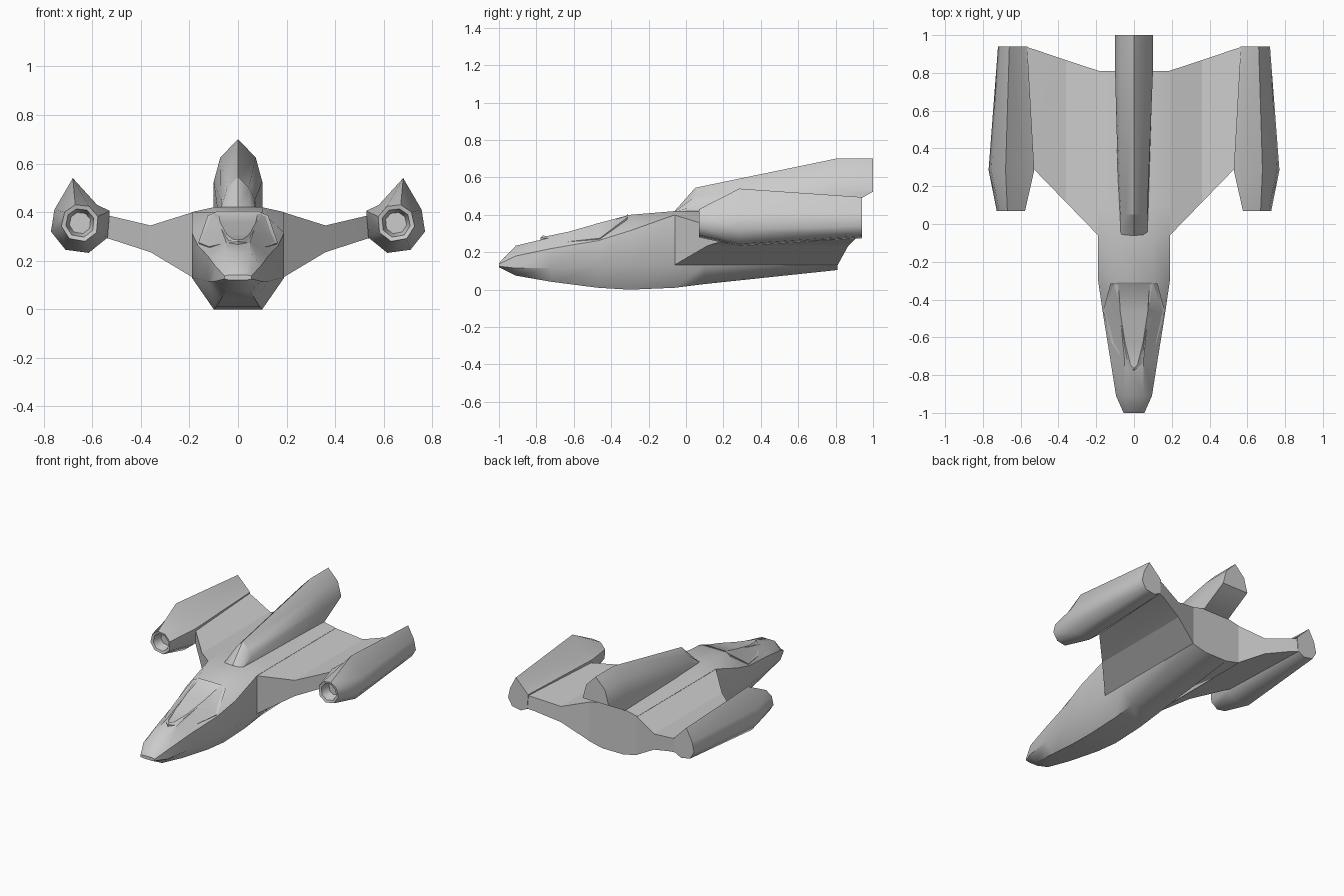
import bpy, bmesh
from math import cos, sin, radians

if "Cube" in bpy.data.objects:
    bpy.data.objects.remove(bpy.data.objects["Cube"])


def finish(name, bm, mirror=False, angle=32):
    bmesh.ops.remove_doubles(bm, verts=bm.verts, dist=1e-5)
    bmesh.ops.recalc_face_normals(bm, faces=bm.faces)
    me = bpy.data.meshes.new(name)
    bm.to_mesh(me)
    bm.free()
    ob = bpy.data.objects.new(name, me)
    bpy.context.collection.objects.link(ob)
    bpy.ops.object.select_all(action='DESELECT')
    bpy.context.view_layer.objects.active = ob
    ob.select_set(True)
    if mirror:
        ob.modifiers.new("mirror", 'MIRROR').use_mirror_merge = False
    bpy.ops.object.shade_smooth_by_angle(angle=radians(angle))
    return ob


def loft(name, rings, mirror=False, angle=32):
    """Skin matching closed rings and cap both ends."""
    bm = bmesh.new()
    rows = [[bm.verts.new(p) for p in r] for r in rings]
    n = len(rows[0])
    for a, b in zip(rows, rows[1:]):
        for i in range(n):
            j = (i + 1) % n
            bm.faces.new((a[i], a[j], b[j], b[i]))
    bm.faces.new(rows[0])
    bm.faces.new(rows[-1])
    return finish(name, bm, mirror, angle)


# Fuselage: y, bottom half width, bottom z, side half width, low z, high z, top half width, top z
hull = [
    (-1.00, .035, .120, .055, .125, .137, .035, .142),
    (-0.91, .050, .075, .095, .115, .180, .050, .235),
    (-0.72, .070, .042, .125, .115, .220, .050, .280),
    (-0.47, .090, .010, .165, .125, .262, .075, .348),
    (-0.30, .100, .000, .190, .130, .315, .100, .400),
    (-0.06, .100, .010, .190, .130, .400, .100, .420),
    (0.10, .100, .030, .190, .130, .400, .100, .420),
    (0.81, .085, .105, .190, .130, .400, .100, .420),
]
rings = []
for y, b, zb, w, zl, zh, t, zt in hull:
    half = [(b, zb), (w, zl), (w, zh), (t, zt)]
    ring = half + [(-x, z) for x, z in reversed(half)]
    rings.append([(x, y, z) for x, z in ring])
loft("fuselage", rings, angle=40)

# Canopy: faceted shell with a raised rim and a sunken pane
bm = bmesh.new()
rows = [[(-.125, -.315, .385), (-.085, -.31, .404), (.085, -.31, .404), (.125, -.315, .385)],
        [(-.163, -.46, .275), (-.075, -.47, .362), (.075, -.47, .362), (.163, -.46, .275)],
        [(-.118, -.63, .257), (-.05, -.63, .316), (.05, -.63, .316), (.118, -.63, .257)],
        [(-.05, -.735, .274), (-.02, -.75, .291), (.02, -.75, .291), (.05, -.735, .274)]]
grid = [[bm.verts.new(p) for p in r] for r in rows]
for a, b in zip(grid, grid[1:]):
    for i in range(3):
        bm.faces.new((a[i], b[i], b[i + 1], a[i + 1]))
tip = bm.verts.new((0, -.777, .279))
for i in range(3):
    bm.faces.new((grid[-1][i], tip, grid[-1][i + 1]))
bmesh.ops.recalc_face_normals(bm, faces=bm.faces)
if sum(f.normal.z for f in bm.faces) < 0:
    bmesh.ops.reverse_faces(bm, faces=bm.faces)
bmesh.ops.inset_region(bm, faces=bm.faces[:], thickness=.016, depth=-.007, use_boundary=True)
# skirt closing the rim down into the hull
edge = [e for e in bm.edges if e.is_boundary]
new = bmesh.ops.extrude_edge_only(bm, edges=edge)["geom"]
for v in new:
    if isinstance(v, bmesh.types.BMVert):
        v.co.x *= .93
        v.co.z -= .025
finish("canopy", bm, angle=25)

# Dorsal boom: y, top z, shoulder half width and z, side half width and z, base half width and z
boom = [
    (-0.06, .421, .050, .418, .070, .415, .075, .38),
    (0.05, .545, .045, .500, .070, .450, .080, .38),
    (0.80, .700, .073, .625, .100, .525, .100, .41),
    (1.00, .700, .073, .625, .100, .525, .100, .524),
]
rings = []
for y, zt, s, zs, w, zw, b, zb in boom:
    right = [(s, zs), (w, zw), (b, zb)]
    ring = [(0, zt)] + right + [(-x, z) for x, z in reversed(right)]
    rings.append([(x, y, z) for x, z in ring])
loft("dorsal_boom", rings)

# Wings: x, leading y, trailing y, bottom z, top z
span = [(.185, -.065, .81, .13, .40), (.36, .115, .868, .235, .345),
        (.53, .29, .925, .29, .385), (.58, .345, .94, .30, .395)]
loft("wing", [[(x, f, zb), (x, r, zb), (x, r, zt), (x, f, zt)]
              for x, f, r, zb, zt in span], mirror=True, angle=10)

# Engine pods: round intake with a recess, peaked middle, tapered tail
def intake(y, r):
    return [(.65 + r * cos(radians(a)), y, .355 + r * sin(radians(a)))
            for a in (75, 35, -10, -55, -105, -150, 160, 118)]

middle = [(.68, .54), (.756, .41), (.77, .32), (.71, .245),
          (.615, .232), (.537, .295), (.528, .405), (.58, .43)]
tail = [(.66, .495), (.705, .41), (.72, .34), (.69, .288),
        (.62, .275), (.572, .30), (.565, .40), (.595, .43)]
loft("engine_pod", [intake(.14, .045), intake(.075, .06), intake(.07, .078),
                    [(x, .285, z) for x, z in middle],
                    [(x, .94, z) for x, z in tail]], mirror=True, angle=48)
